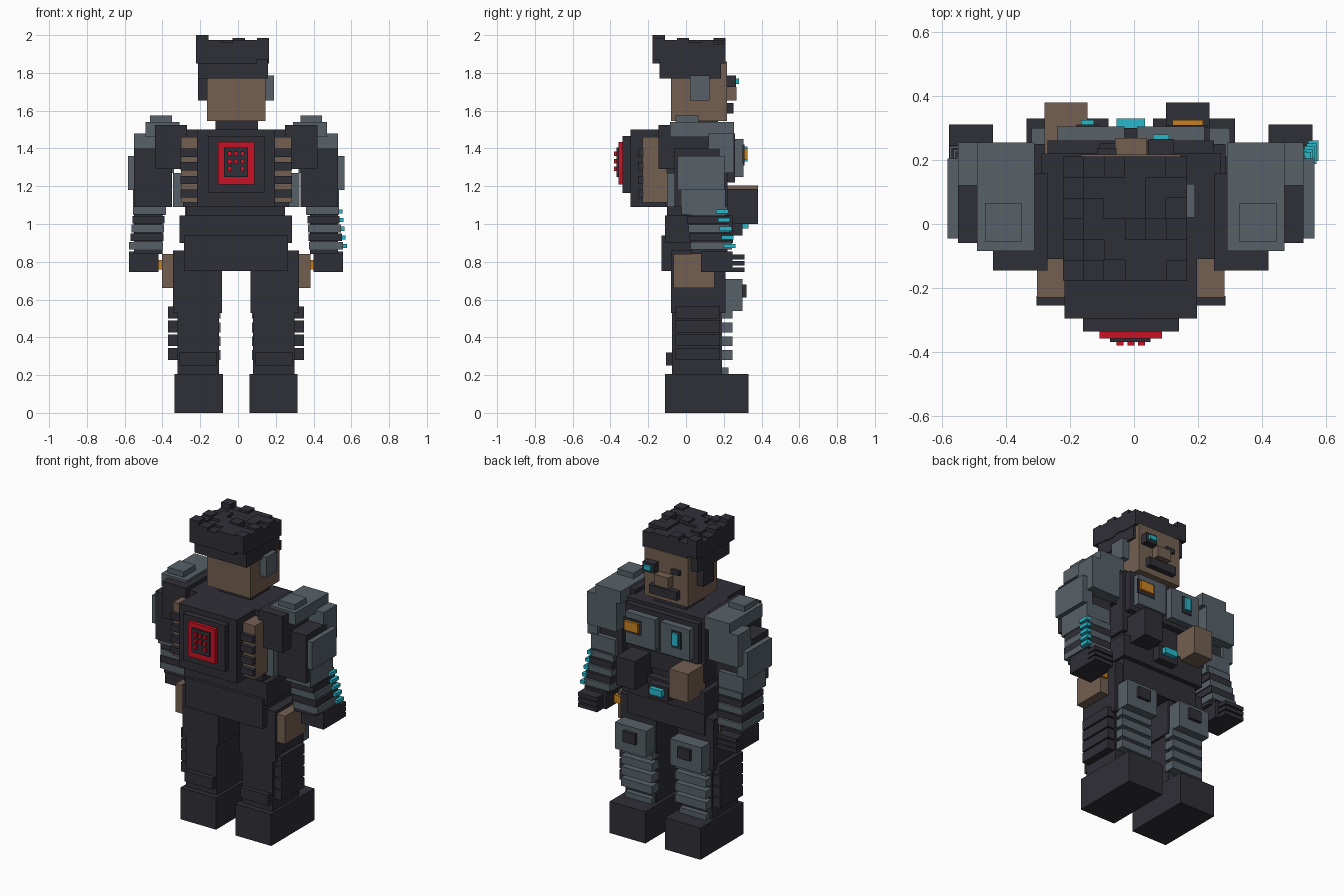
import bpy
import bmesh
import random
from mathutils import Vector

random.seed(4)
default_cube = bpy.data.objects.get("Cube")
if default_cube:
    bpy.data.objects.remove(default_cube, do_unlink=True)


def make_material(name, red, green, blue):
    material = bpy.data.materials.new(name)
    material.use_nodes = True
    colour = (red, green, blue, 1)
    material.diffuse_color = colour
    material.node_tree.nodes["Principled BSDF"].inputs["Base Color"].default_value = colour
    return material


dark = make_material("charcoal", .028, .028, .038)
grey = make_material("slate grey", .095, .12, .14)
brown = make_material("warm brown", .172, .115, .082)
red = make_material("signal red", .58, .006, .018)
teal = make_material("bright teal", .02, .48, .6)
orange = make_material("amber orange", .58, .22, .015)

AXIS = -.01


def add_cuboid(mesh_builder, x, y, z):
    """Add one axis-aligned cuboid given its (low, high) ranges."""
    cube = bmesh.ops.create_cube(mesh_builder, size=1)
    size = Vector([high - low for low, high in (x, y, z)])
    centre = Vector([(high + low) / 2 for low, high in (x, y, z)])
    for vert in cube["verts"]:
        vert.co = vert.co * size + centre


def finish(name, material, mesh_builder):
    mesh = bpy.data.meshes.new(name)
    mesh_builder.to_mesh(mesh)
    mesh_builder.free()
    mesh.materials.append(material)
    part = bpy.data.objects.new(name, mesh)
    bpy.context.collection.objects.link(part)
    return part


def box(name, material, x, y, z):
    builder = bmesh.new()
    add_cuboid(builder, x, y, z)
    return finish(name, material, builder)


def pair(name, material, across, y, z):
    """Matching boxes on both sides; across is measured from the body axis."""
    near, far = across
    box("left_" + name, material, (AXIS + near, AXIS + far), y, z)
    box("right_" + name, material, (AXIS - far, AXIS - near), y, z)


# Boots and legs
pair("boot", dark, (.07, .325), (-.11, .33), (0, .205))
pair("shin", dark, (.09, .31), (-.075, .19), (.2, .56))
pair("heel_guard", dark, (.1, .3), (-.105, -.06), (.25, .32))
pair("thigh", dark, (.075, .333), (-.08, .21), (.53, .86))
pair("ankle_plate", grey, (.1, .29), (.18, .225), (.2, .24))
for index in range(4):
    low = .28 + index * .073
    pair(f"shin_side_fin_{index}", dark, (.29, .36), (-.055, .18), (low, low + .063))
    pair(f"shin_front_plate_{index}", grey, (.083, .305), (.17, .245), (low, low + .052))
pair("knee_guard", grey, (.085, .31), (.07, .3), (.54, .71))
pair("knee_badge", dark, (.15, .24), (.29, .32), (.61, .68))

# Hip pouches
pair("hip_pouch", brown, (.32, .393), (-.065, .15), (.66, .84))
pair("hip_pouch_clasp", orange, (.35, .41), (.1, .165), (.76, .81))

# Pelvis, belt and torso
box("pelvis", dark, (-.285, .265), (-.13, .22), (.75, .94))
box("belt", dark, (-.31, .285), (-.11, .25), (.9, 1.045))
box("buckle_base", dark, (-.08, .06), (.2, .3), (.94, 1.03))
box("buckle", teal, (-.055, .035), (.29, .33), (.975, 1.015))
box("waist", dark, (-.275, .25), (-.1, .2), (1.03, 1.12))
box("torso", dark, (-.29, .27), (-.11, .22), (1.09, 1.5))
box("chest", dark, (-.27, .25), (.1, .26), (1.22, 1.48))
pair("flank_plate", grey, (.26, .335), (-.1, .1), (1.09, 1.27))
box("neck", dark, (-.12, .105), (-.02, .17), (1.48, 1.56))
pair("chest_plate", grey, (.02, .23), (.2, .305), (1.25, 1.45))
box("chest_screen_frame", dark, (-.18, -.11), (.3, .311), (1.31, 1.42))
box("chest_screen", teal, (-.165, -.125), (.3, .325), (1.33, 1.41))
box("chest_lamp_frame", dark, (.1, .23), (.3, .309), (1.32, 1.415))
box("chest_lamp", orange, (.12, .215), (.3, .325), (1.34, 1.4))
box("belly_pouch_dark", dark, (.1, .235), (.2, .38), (1, 1.185))
box("belly_pouch_brown", brown, (-.28, -.145), (.2, .38), (1.02, 1.205))

# Backpack with its panel of lights
box("backpack", dark, (-.217, .197), (-.295, -.09), (1.09, 1.5))
box("backpack_plate", dark, (-.16, .14), (-.335, -.28), (1.165, 1.465))
box("backpack_red_frame", red, (-.107, .087), (-.357, -.33), (1.21, 1.435))
box("backpack_screen", dark, (-.075, .052), (-.368, -.35), (1.25, 1.405))
pair("side_pack", brown, (.2, .293), (-.23, -.1), (1.115, 1.46))
for index in range(4):
    low = 1.14 + index * .072
    pair(f"side_pack_strap_{index}", dark, (.2, .295), (-.255, -.225), (low, low + .043))
lights = bmesh.new()
for column in range(3):
    for row in range(3):
        if (column, row) != (1, 0):
            x, z = -.055 + column * .034, 1.28 + row * .04
            add_cuboid(lights, (x, x + .022), (-.38, -.36), (z, z + .024))
finish("backpack_lights", red, lights)

# Shoulders and upper arms
pair("shoulder_back", dark, (.26, .43), (-.145, .16), (1.29, 1.525))
pair("shoulder_plate", grey, (.3, .48), (-.085, .255), (1.46, 1.54))
pair("shoulder_cap", grey, (.34, .455), (-.055, .065), (1.53, 1.575))
pair("upper_arm", dark, (.34, .54), (-.06, .18), (1.09, 1.4))
pair("upper_arm_front", grey, (.33, .54), (.12, .255), (1.27, 1.48))
pair("arm_side_plate", grey, (.5, .573), (-.045, .205), (1.18, 1.36))
pair("elbow_guard", grey, (.37, .545), (-.025, .21), (1.05, 1.19))

# Forearm rings step outward and forward towards the hand
for index in range(5):
    low = 1.048 - index * .046
    shift = index * .006
    pair(f"forearm_ring_{index}", grey if index % 2 == 0 else dark,
         (.375 + shift / 2, .542 + shift), (shift, .22 + shift), (low, low + .041))
    left = AXIS + .53 + shift
    box(f"forearm_light_{index}", teal, (left, left + .032),
        (.16 + shift * 1.5, .225 + shift * 1.5), (low + .008, low + .03))
pair("forearm_core", dark, (.39, .54), (.03, .21), (.84, 1.1))

# Hands with stacked fingers
pair("hand", dark, (.41, .567), (.08, .245), (.745, .855))
for index in range(3):
    low = .745 + index * .034
    pair(f"finger_{index}", dark, (.43, .567), (.2, .31), (low, low + .026))

# Head and face
box("head", brown, (-.165, .145), (-.08, .217), (1.545, 1.86))
box("nose", brown, (-.06, .04), (.2, .268), (1.655, 1.725))
box("moustache", dark, (-.11, .09), (.2, .252), (1.585, 1.64))
box("eye_device", dark, (.045, .125), (.2, .265), (1.725, 1.785))
box("eye_lens", teal, (.06, .11), (.25, .28), (1.742, 1.77))
box("right_eye", dark, (-.115, -.055), (.2, .235), (1.74, 1.77))
box("left_ear_piece", grey, (.13, .19), (.02, .125), (1.655, 1.785))
box("right_ear_piece", dark, (-.213, -.15), (.02, .125), (1.655, 1.785))

# Hair: a cap with a grid of uneven tufts
box("hair_cap", dark, (-.213, .16), (-.14, .185), (1.77, 1.93))
cell = .0645
tufts = bmesh.new()
for column in range(6):
    for row in range(6):
        x, y = -.222 + column * cell, -.177 + row * cell
        corner = column == 0 and row == 0
        top = 2 if corner else random.choice((1.95, 1.96, 1.975, 1.985))
        edge = row in (0, 5) or column in (0, 5)
        base = random.choice((1.85, 1.86, 1.87)) if edge else 1.9
        add_cuboid(tufts, (x, x + cell), (y, y + cell), (base, top))
finish("hair_tufts", dark, tufts)
